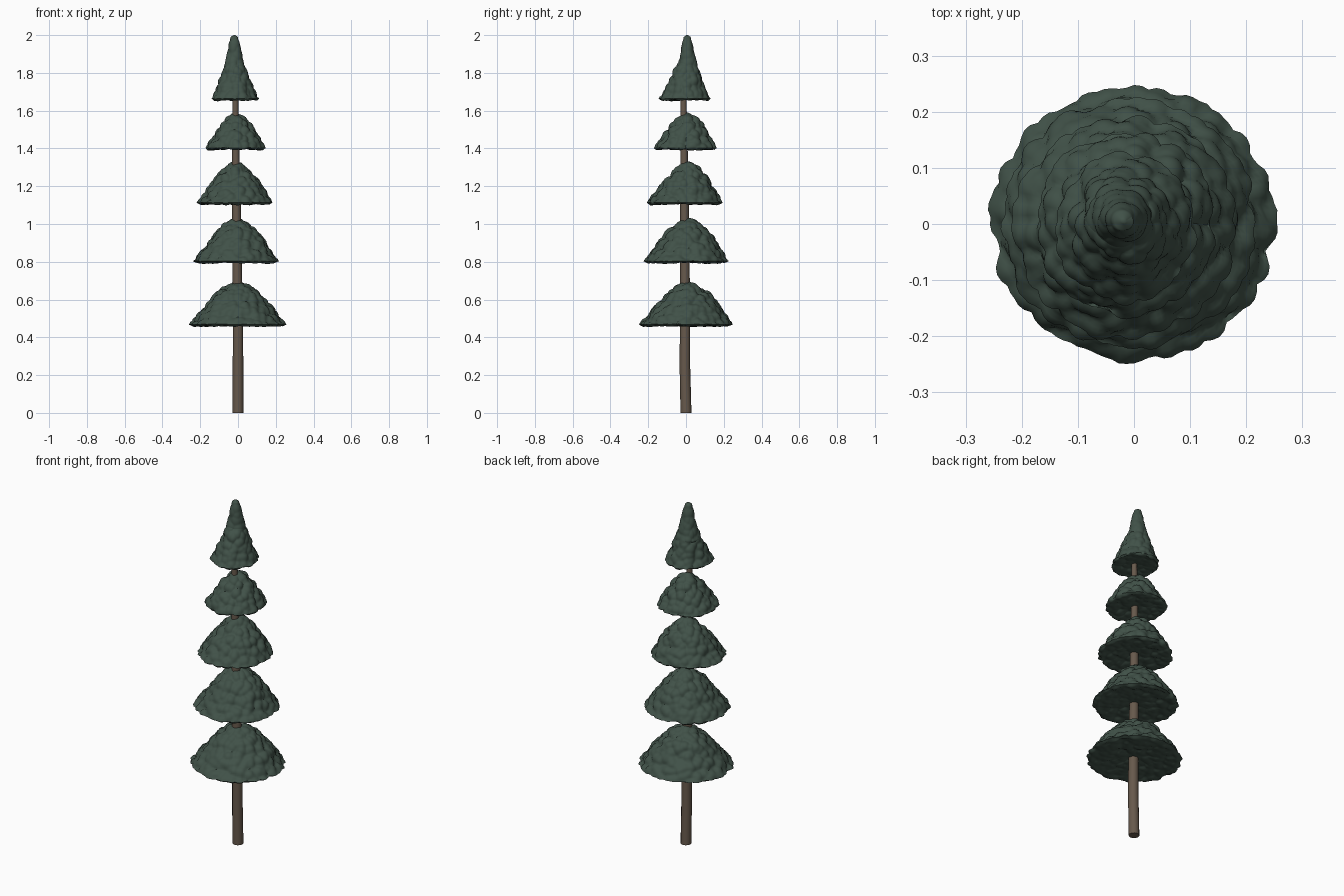
import bpy
import bmesh
import math
from mathutils import Vector, noise

if "Cube" in bpy.data.objects:
    bpy.data.objects.remove(bpy.data.objects["Cube"], do_unlink=True)


def make_material(name, color):
    mat = bpy.data.materials.new(name)
    mat.use_nodes = True
    mat.diffuse_color = color
    mat.node_tree.nodes["Principled BSDF"].inputs["Base Color"].default_value = color
    return mat


GREEN = make_material("dark pine green", (0.052, 0.083, 0.065, 1))
BARK = make_material("bark brown", (0.135, 0.1, 0.072, 1))


def finish(bm, name, mat, angle):
    bmesh.ops.recalc_face_normals(bm, faces=bm.faces)
    mesh = bpy.data.meshes.new(name)
    bm.to_mesh(mesh)
    bm.free()
    mesh.materials.append(mat)
    obj = bpy.data.objects.new(name, mesh)
    bpy.context.collection.objects.link(obj)
    bpy.ops.object.select_all(action="DESELECT")
    obj.select_set(True)
    bpy.context.view_layer.objects.active = obj
    bpy.ops.object.shade_smooth_by_angle(angle=math.radians(angle))
    return obj


def resample(points, step):
    """Split each profile segment into short, even pieces."""
    out = [Vector(points[0])]
    for a, b in zip(points, points[1:]):
        a, b = Vector(a), Vector(b)
        n = max(1, round((b - a).length / step))
        out += [a.lerp(b, i / n) for i in range(1, n + 1)]
    return out


def lathe(rings, segments):
    """Rings are (centre, x radius, y radius); both ends are closed."""
    bm = bmesh.new()
    loops = []
    for c, rx, ry in rings:
        angles = [2 * math.pi * i / segments for i in range(segments)]
        loops.append([bm.verts.new(c + Vector((rx * math.cos(a), ry * math.sin(a), 0)))
                      for a in angles])
    for lo, hi in zip(loops, loops[1:]):
        for i in range(segments):
            j = (i + 1) % segments
            bm.faces.new((lo[i], lo[j], hi[j], hi[i]))
    bm.faces.new(loops[0])
    bm.faces.new(loops[-1])
    bmesh.ops.recalc_face_normals(bm, faces=bm.faces)
    return bm


def foliage(name, base, tip, size, bottom, top, outline, lump=0.04, depth=0.02):
    """Skirt of needles: lathed outline, leaning to its tip, covered in rounded clumps."""
    rx, ry = size
    profile = resample([(0.04, 0.06), (0.93, 0.0)] + outline, 0.035)
    rings = []
    for r, h in profile:
        xy = Vector(base).lerp(Vector(tip), h)
        rings.append((Vector((xy.x, xy.y, bottom + (top - bottom) * h)), rx * r, ry * r))
    bm = lathe(rings, 120)
    bm.normal_update()
    moves = []
    for v in bm.verts:
        d = noise.voronoi(v.co / lump)[0][0]
        clump = max(0.0, 1 - 1.3 * d * d)
        swell = 0.008 * noise.noise(v.co * 9)
        reach = min(1, 0.25 + Vector((v.co.x - tip[0], v.co.y - tip[1])).length / 0.1)
        push = v.normal * (depth * (clump - 0.55) + swell) * reach
        if v.normal.z < -0.5:
            push *= 0.6
        moves.append((v, push))
    for v, push in moves:
        v.co += push
    return finish(bm, name, GREEN, 60)


# Trunk: slightly crooked tapering pole
path = [(0, 0, 0, 0.029), (0, -0.006, 0.25, 0.028), (0, -0.005, 0.5, 0.027),
        (-0.005, -0.006, 0.8, 0.025), (-0.008, -0.008, 1.1, 0.023),
        (-0.012, -0.01, 1.4, 0.019), (-0.014, -0.014, 1.75, 0.014)]
finish(lathe([(Vector((x, y, z)), r, r) for x, y, z, r in path], 12), "trunk", BARK, 40)

# Four broad skirts
dome = [(1.0, 0.04), (0.87, 0.22), (0.7, 0.44), (0.5, 0.69), (0.32, 0.85), (0.13, 0.97), (0.02, 1.0)]
tiers = [
    ("lowest_skirt", (0, -0.002), (0.0, 0.018), (0.252, 0.24), 0.46, 0.695),
    ("lower_skirt", (-0.01, 0.002), (-0.004, 0.016), (0.222, 0.22), 0.795, 1.03),
    ("middle_skirt", (-0.015, -0.006), (-0.008, 0.014), (0.196, 0.195), 1.105, 1.33),
    ("upper_skirt", (-0.014, -0.003), (-0.01, 0.01), (0.158, 0.164), 1.395, 1.59),
]
for tier in tiers:
    foliage(*tier, dome)

# Pointed crown: flared skirt with a tall cap over it
flare = [(1.0, 0.04), (0.84, 0.2), (0.62, 0.52), (0.44, 0.8), (0.2, 0.95), (0.02, 1.0)]
foliage("crown_skirt", (-0.013, -0.006), (-0.017, 0.003), (0.124, 0.131), 1.655, 1.88, flare,
        0.036, 0.015)
spire = [(1.0, 0.05), (0.8, 0.3), (0.6, 0.55), (0.42, 0.8), (0.28, 0.95), (0.05, 1.0)]
foliage("crown_tip", (-0.022, 0.01), (-0.018, 0.005), (0.063, 0.06), 1.79, 2.0, spire,
        0.036, 0.01)
